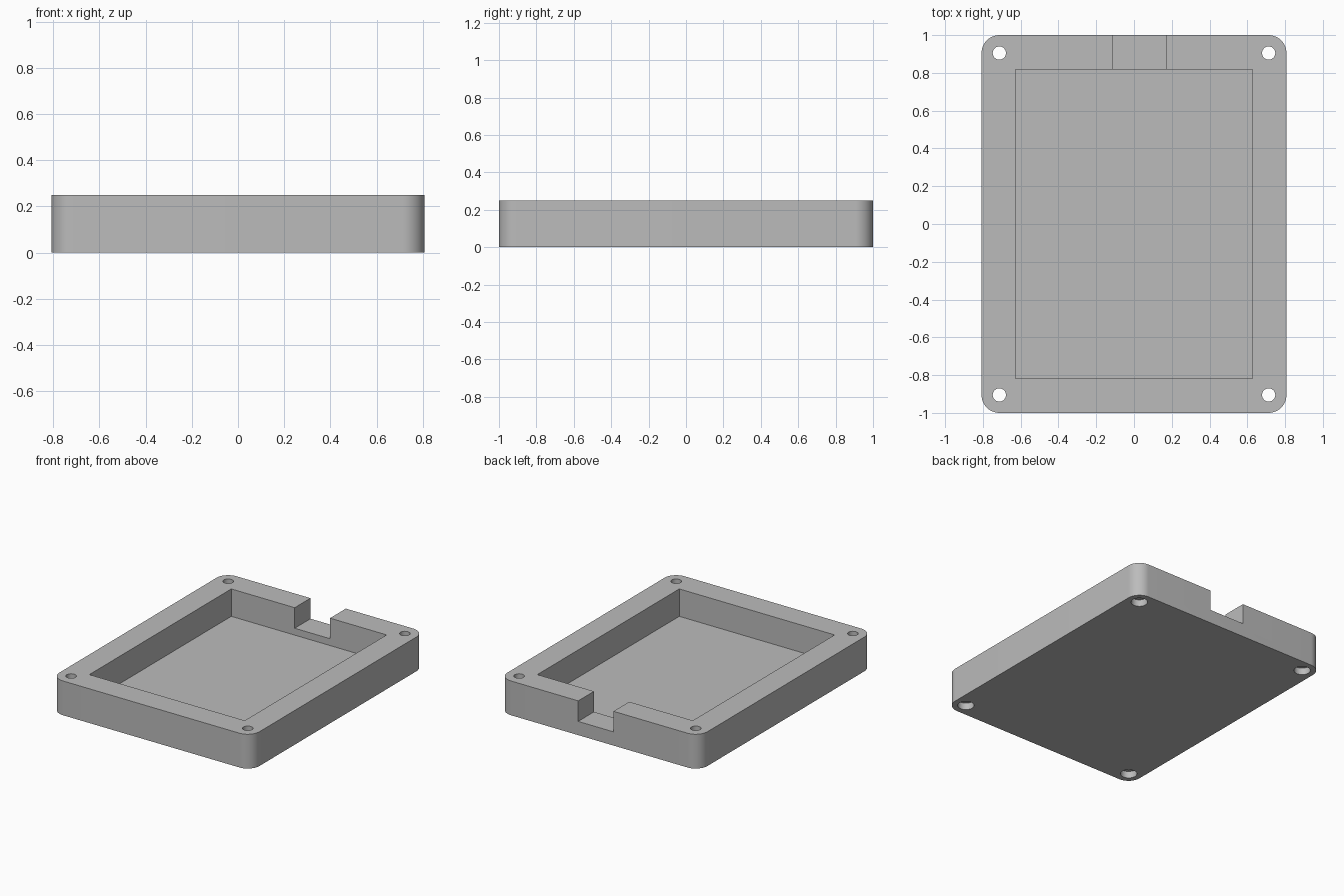
import bpy
import math

if "Cube" in bpy.data.objects:
    bpy.data.objects.remove(bpy.data.objects["Cube"], do_unlink=True)

W, L, H = 0.807, 1.0, 0.25      # half width, half length, height
R = 0.095                       # corner radius
HOLE_X, HOLE_Y = 0.713, 0.905

grey = bpy.data.materials.new("plain grey")
grey.use_nodes = True
colour = (0.5, 0.5, 0.5, 1)
grey.diffuse_color = colour
grey.node_tree.nodes["Principled BSDF"].inputs["Base Color"].default_value = colour


def prism(name, outline, z0, z1):
    """Extrude a counter-clockwise outline from z0 to z1."""
    n = len(outline)
    verts = [(x, y, z) for z in (z0, z1) for x, y in outline]
    faces = [list(range(n))[::-1], list(range(n, 2 * n))]
    faces += [(i, (i + 1) % n, n + (i + 1) % n, n + i) for i in range(n)]
    mesh = bpy.data.meshes.new(name)
    mesh.from_pydata(verts, [], faces)
    mesh.materials.append(grey)
    obj = bpy.data.objects.new(name, mesh)
    bpy.context.collection.objects.link(obj)
    return obj


def arc(cx, cy, r, start, sweep, steps):
    angles = [math.radians(start + sweep * i / steps) for i in range(steps + 1)]
    return [(cx + r * math.cos(a), cy + r * math.sin(a)) for a in angles]


def rectangle(x0, x1, y0, y1):
    return [(x0, y0), (x1, y0), (x1, y1), (x0, y1)]


# Rounded outer block
outline = []
for k, (sx, sy) in enumerate([(1, 1), (-1, 1), (-1, -1), (1, -1)]):
    outline += arc(sx * (W - R), sy * (L - R), R, 90 * k, 90, 16)
tray = prism("tray", outline, 0, H)

# Cavity and the cable notch through the back wall
cutters = [
    prism("cavity_cutter", rectangle(-0.627, 0.627, -0.818, 0.818), 0.05, H + 0.1),
    prism("notch_cutter", rectangle(-0.115, 0.17, 0.75, 1.1), 0.10, H + 0.1),
]

# Screw holes with wider recesses underneath
for sx in (-1, 1):
    for sy in (-1, 1):
        x, y = sx * HOLE_X, sy * HOLE_Y
        for name, r, z0, z1 in (("screw_hole_cutter", 0.035, -0.1, H + 0.1),
                                ("screw_head_cutter", 0.055, -0.1, 0.05)):
            cutters.append(prism(name, arc(x, y, r, 0, 360, 40)[:-1], z0, z1))

bpy.context.view_layer.objects.active = tray
tray.select_set(True)
for cutter in cutters:
    mod = tray.modifiers.new(cutter.name, "BOOLEAN")
    mod.operation = "DIFFERENCE"
    mod.solver = "EXACT"
    mod.object = cutter
    bpy.ops.object.modifier_apply(modifier=mod.name)
for cutter in cutters:
    bpy.data.objects.remove(cutter, do_unlink=True)

# Smooth the round corners and holes, keep the edges sharp
for obj in bpy.context.selected_objects:
    obj.select_set(obj == tray)
bpy.ops.object.shade_smooth_by_angle(angle=math.radians(30))
